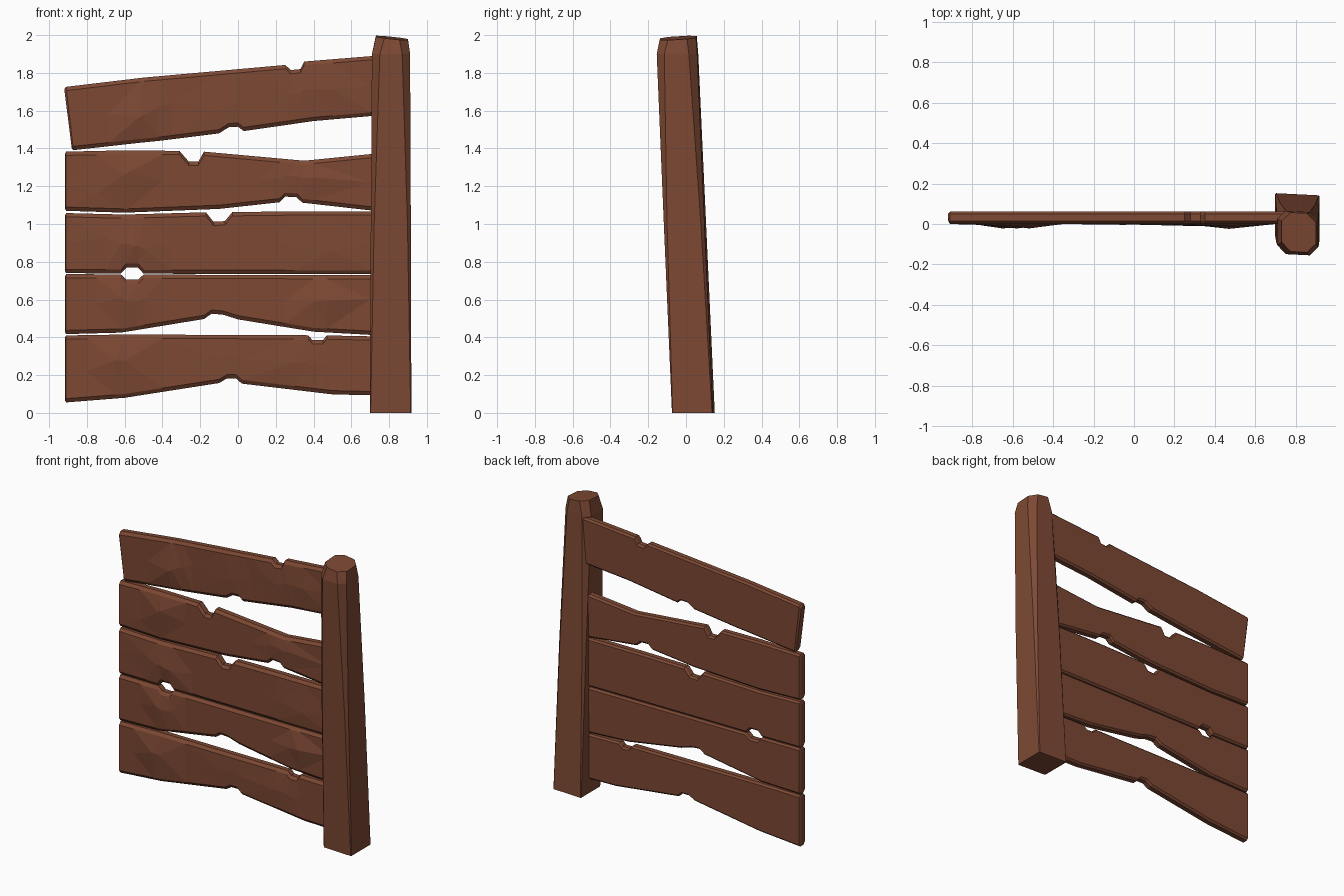
import bpy, bmesh

if "Cube" in bpy.data.objects:
    bpy.data.objects.remove(bpy.data.objects["Cube"])

wood = bpy.data.materials.new("reddish_brown_wood")
wood.diffuse_color = (0.205, 0.066, 0.034, 1)
wood.use_nodes = True
wood.node_tree.nodes["Principled BSDF"].inputs["Base Color"].default_value = wood.diffuse_color


def loft(name, rings):
    """Closed solid through a row of equal-length rings."""
    bm = bmesh.new()
    loops = [[bm.verts.new(p) for p in ring] for ring in rings]
    n = len(loops[0])
    for a, b in zip(loops, loops[1:]):
        for i in range(n):
            j = (i + 1) % n
            bm.faces.new((a[i], a[j], b[j], b[i]))
    bm.faces.new(loops[0])
    bm.faces.new(loops[-1])
    bmesh.ops.triangulate(bm, faces=bm.faces[:])
    bmesh.ops.recalc_face_normals(bm, faces=bm.faces[:])
    mesh = bpy.data.meshes.new(name)
    bm.to_mesh(mesh)
    bm.free()
    mesh.materials.append(wood)
    obj = bpy.data.objects.new(name, mesh)
    bpy.context.collection.objects.link(obj)


def sample(points, x, k=1):
    """Linear interpolation along a polyline sorted by x."""
    if x <= points[0][0]:
        return points[0][k]
    for p, q in zip(points, points[1:]):
        if x <= q[0]:
            return p[k] + (q[k] - p[k]) * (x - p[0]) / (q[0] - p[0])
    return points[-1][k]


def plank(name, top, bottom, knots, skew=0.0):
    """Board with bevelled edges; knots = (x, height fraction, y) of the worn front."""
    x0, x1 = top[0][0], 0.77
    xs = sorted({p[0] for p in top + bottom + knots} | {x0 + 0.014, x1})
    xs = [x for x in xs if x0 <= x <= x1]
    rings = []
    for x in xs:
        t, b = sample(top, x), sample(bottom, x)
        f, y = sample(knots, x, 1), sample(knots, x, 2)
        e = 0.010 if x == x0 else 0.0      # narrowed end cap
        t, b = t - e, b + e
        s = skew * max(0, 1 - (x - x0) / 0.4)
        prof = [(0.062 - e, t - 0.012), (0.050 - e, t), (0.016 + e, t),
                (0.0 + e, t - 0.02), (max(y, e) if e else y, b + (t - b) * f),
                (0.0 + e, b + 0.02), (0.016 + e, b), (0.050 - e, b),
                (0.062 - e, b + 0.012)]
        rings.append([(x + s * (t - z) / (t - b), py, z) for py, z in prof])
    loft(name, rings)


# Boards, from top to bottom
plank("top_plank",
      [(-.92, 1.725), (-.5, 1.775), (.25, 1.842), (.28, 1.815), (.33, 1.82), (.35, 1.86), (.72, 1.89)],
      [(-.92, 1.39), (-.42, 1.44), (-.10, 1.48), (-.05, 1.512), (0, 1.515), (.03, 1.492),
       (.4, 1.545), (.72, 1.573)],
      [(-.91, .5, 0), (-.7, .5, 0), (-.52, .4, -.022), (-.35, .6, 0), (-.05, .35, -.004),
       (.1, .6, 0), (.5, .5, -.012), (.7, .5, 0)], skew=0.04)
plank("upper_plank",
      [(-.915, 1.383), (-.6, 1.39), (-.31, 1.387), (-.26, 1.33), (-.21, 1.33), (-.18, 1.383),
       (.35, 1.335), (.72, 1.372)],
      [(-.915, 1.07), (-.6, 1.06), (-.1, 1.08), (.22, 1.115), (.25, 1.145), (.31, 1.142),
       (.34, 1.113), (.72, 1.07)],
      [(-.91, .5, 0), (-.75, .3, -.004), (-.58, .65, -.022), (-.4, .5, 0), (.1, .5, 0),
       (.4, .6, -.012), (.7, .5, 0)])
plank("middle_plank",
      [(-.915, 1.058), (-.6, 1.05), (-.17, 1.062), (-.13, 1.012), (-.07, 1.015), (-.03, 1.063),
       (.3, 1.067), (.72, 1.067)],
      [(-.915, .74), (-.62, .738), (-.59, .77), (-.53, .77), (-.50, .737), (.72, .734)],
      [(-.91, .5, 0), (-.7, .6, -.006), (-.55, .4, -.018), (-.35, .5, 0), (.2, .5, 0),
       (.5, .35, -.008), (.7, .5, 0)])
plank("lower_plank",
      [(-.915, .735), (-.62, .733), (-.59, .705), (-.53, .705), (-.50, .732), (.72, .729)],
      [(-.915, .417), (-.62, .425), (-.18, .497), (-.14, .525), (-.08, .52), (0, .495),
       (.4, .43), (.72, .412)],
      [(-.91, .5, 0), (-.75, .5, 0), (-.62, .6, -.018), (-.4, .5, 0), (.25, .5, 0),
       (.47, .55, -.024), (.7, .6, 0)])
plank("bottom_plank",
      [(-.915, .41), (-.6, .415), (.37, .411), (.395, .385), (.45, .385), (.47, .41), (.72, .405)],
      [(-.915, .055), (-.6, .08), (-.1, .158), (-.06, .182), (-.01, .182), (.02, .155),
       (.5, .098), (.72, .093)],
      [(-.91, .5, 0), (-.8, .45, 0), (-.65, .6, -.022), (-.4, .5, 0), (0, .5, -.003),
       (.3, .5, -.01), (.5, .5, 0)])


def post_ring(xa, xb, ya, yb, c, z, front_drop=0.0, side_drop=0.0):
    """Chamfered square cross-section, slightly twisted, with an optional sloping top."""
    pts = [(xa + c, ya), (xb - c, ya), (xb, ya + c), (xb, yb - c),
           (xb - c, yb), (xa + c, yb), (xa, yb - c), (xa, ya + c)]
    xm = (xa + xb) / 2
    return [(x, y - 0.05 * (x - xm),
             z - front_drop * (yb - y) / (yb - ya) - side_drop * (x - xa) / (xb - xa))
            for x, y in pts]


# Leaning post with chamfers widening to a chipped top
loft("post", [
    post_ring(.698, .918, -.069, .147, .004, 0.0),
    post_ring(.703, .915, -.113, .102, .018, 1.0),
    post_ring(.709, .911, -.152, .062, .042, 1.90),
    post_ring(.730, .900, -.138, .055, .045, 2.0, .012, .018),
])
